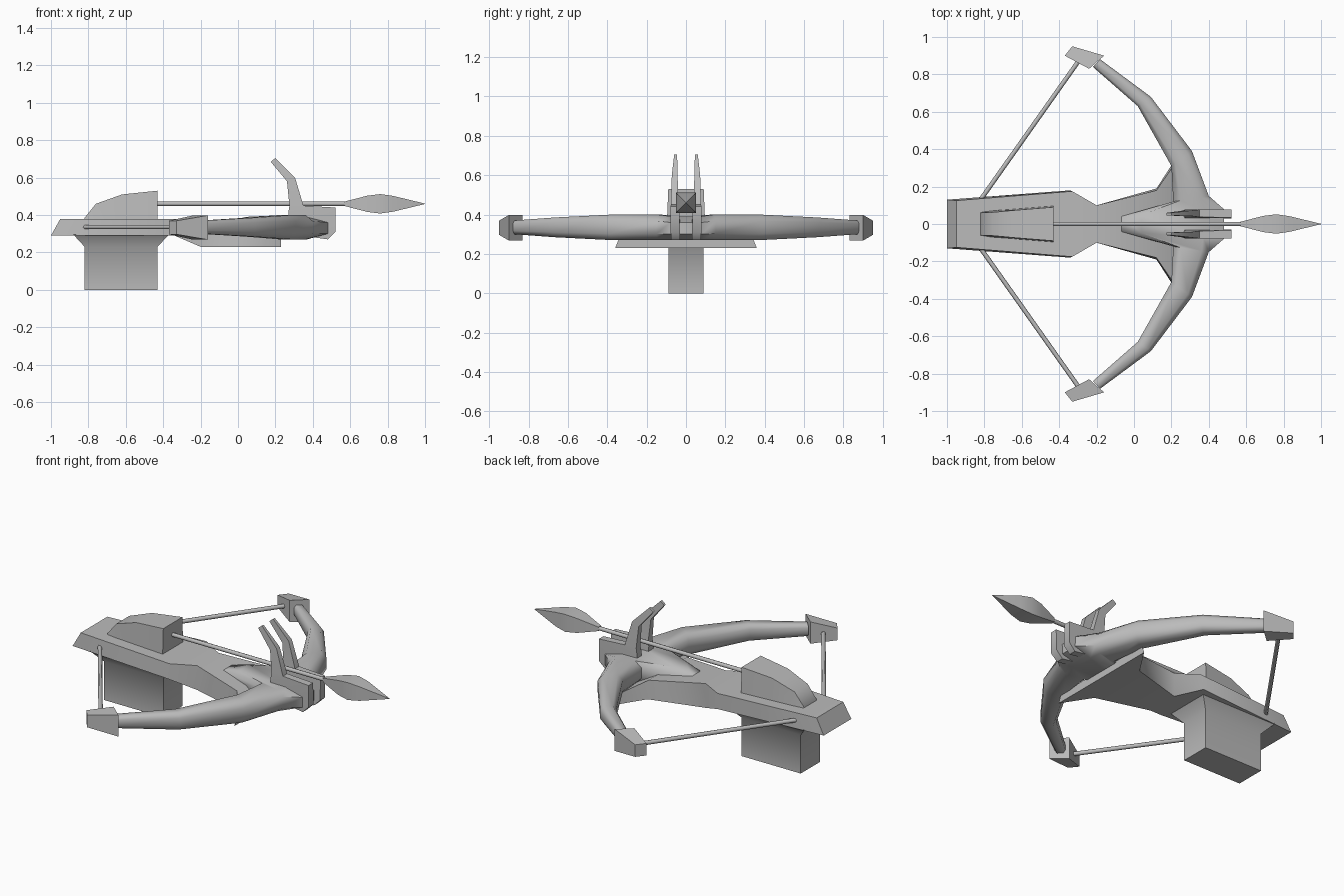
import bpy, bmesh, math
from mathutils import Vector

cube = bpy.data.objects.get("Cube")
if cube:
    bpy.data.objects.remove(cube, do_unlink=True)

grey = bpy.data.materials.new("plain grey")
grey.use_nodes = True
grey.diffuse_color = (0.5, 0.5, 0.5, 1)
grey.node_tree.nodes["Principled BSDF"].inputs["Base Color"].default_value = (0.5, 0.5, 0.5, 1)


def loft(name, rings, angle=50):
    """Skin a row of equal-sized rings and cap both ends."""
    bm = bmesh.new()
    rows = [[bm.verts.new(p) for p in ring] for ring in rings]
    n = len(rows[0])
    for a, b in zip(rows, rows[1:]):
        for i in range(n):
            j = (i + 1) % n
            bm.faces.new((a[i], a[j], b[j], b[i]))
    bm.faces.new(rows[0])
    bm.faces.new(rows[-1])
    bmesh.ops.recalc_face_normals(bm, faces=bm.faces)
    mesh = bpy.data.meshes.new(name)
    bm.to_mesh(mesh)
    bm.free()
    mesh.materials.append(grey)
    obj = bpy.data.objects.new(name, mesh)
    bpy.context.collection.objects.link(obj)
    bpy.ops.object.select_all(action='DESELECT')
    obj.select_set(True)
    bpy.context.view_layer.objects.active = obj
    bpy.ops.object.shade_smooth_by_angle(angle=math.radians(angle))
    return obj


def rod(name, start, end, radius, sides=6):
    a, b = Vector(start), Vector(end)
    turn = (b - a).to_track_quat('Z', 'Y')
    circle = [turn @ Vector((radius * math.cos(t), radius * math.sin(t), 0))
              for t in (math.tau * i / sides for i in range(sides))]
    return loft(name, [[p + c for c in circle] for p in (a, b)], 65)


def x_section(x_low, x_high, low_w, high_w, low, high):
    """Four-cornered section across the x axis."""
    return [(x_low, -low_w, low), (x_low, low_w, low),
            (x_high, high_w, high), (x_high, -high_w, high)]


def z_section(x0, x1, w, z):
    return [(x0, -w, z), (x1, -w, z), (x1, w, z), (x0, w, z)]


# Stock: slanted butt, narrow waist, then a fan below the bow
loft("stock", [x_section(-1.0, -.95, .13, .125, .29, .38),
               x_section(-.34, -.33, .18, .175, .29, .38),
               x_section(-.2, -.2, .10, .10, .23, .375),
               x_section(.12, .12, .19, .18, .23, .34),
               x_section(.23, .23, .36, .34, .23, .28)])

# Grip flaring into the stock
loft("grip", [z_section(-.82, -.43, .09, 0),
              z_section(-.82, -.43, .09, .23),
              z_section(-.88, -.37, .14, .295)])

# Raised housing behind the bolt
loft("housing", [x_section(-.82, -.82, .065, .06, .36, .385),
                 x_section(-.76, -.76, .072, .062, .36, .46),
                 x_section(-.62, -.62, .082, .075, .36, .51),
                 x_section(-.43, -.43, .097, .09, .36, .53)])


# Bow: chamfered sections between an inner and an outer edge
def bow_section(inner, outer, low, high, side):
    a, b = Vector(inner), Vector(outer)
    outline = [(0, .25), (.2, 0), (.8, 0), (1, .25), (1, .75), (.8, 1), (.2, 1), (0, .75)]
    ring = []
    for u, v in outline:
        p = a.lerp(b, u)
        ring.append((p.x, p.y * side, low + (high - low) * v))
    return ring


stations = [((-.07, .04), (.48, .08), .27, .39),
            ((.21, .12), (.40, .15), .27, .40),
            ((.20, .31), (.31, .39), .27, .40),
            ((.02, .63), (.09, .68), .285, .385),
            ((-.22, .84), (-.18, .88), .30, .37)]
bow = [bow_section(*s, -1) for s in reversed(stations)]
bow += [bow_section(*s, 1) for s in stations]
loft("bow", bow, 60)

# Parts mirrored to either side
for label, side in (("left", 1), ("right", -1)):
    # Flared limb cap
    big = [(-.16, .90), (-.24, .83)]
    small = [(-.33, .95), (-.37, .90)]
    loft(label + "_limb_cap", [
        [(x, y * side, .333 + h * s) for (x, y), s in
         zip((ends[0], ends[1], ends[1], ends[0]), (-1, -1, 1, 1))]
        for ends, h in ((big, .065), (small, .036))])

    rod(label + "_string", (-.82, .13 * side, .335), (-.29, .88 * side, .335), .012)

    # Upright sight prong: (back x, back z, front x, front z, inner y, outer y)
    prong = [(.27, .30, .48, .27, .03, .075), (.27, .36, .52, .31, .03, .078),
             (.27, .42, .52, .44, .035, .078), (.275, .45, .35, .45, .037, .077),
             (.262, .58, .305, .60, .043, .072), (.175, .685, .20, .705, .045, .06)]
    loft(label + "_prong", [
        [(bx, i * side, bz), (fx, i * side, fz), (fx, o * side, fz), (bx, o * side, bz)]
        for bx, bz, fx, fz, i, o in prong])

# Bolt shaft and four-sided head
rod("bolt_shaft", (-.45, 0, .46), (.6, 0, .46), .012, 8)
loft("bolt_head", [x_section(x, x, r, r, .46 - r, .46 + r)
                   for x, r in ((.57, .012), (.69, .043), (.76, .052), (.83, .042), (1.0, .001))])
